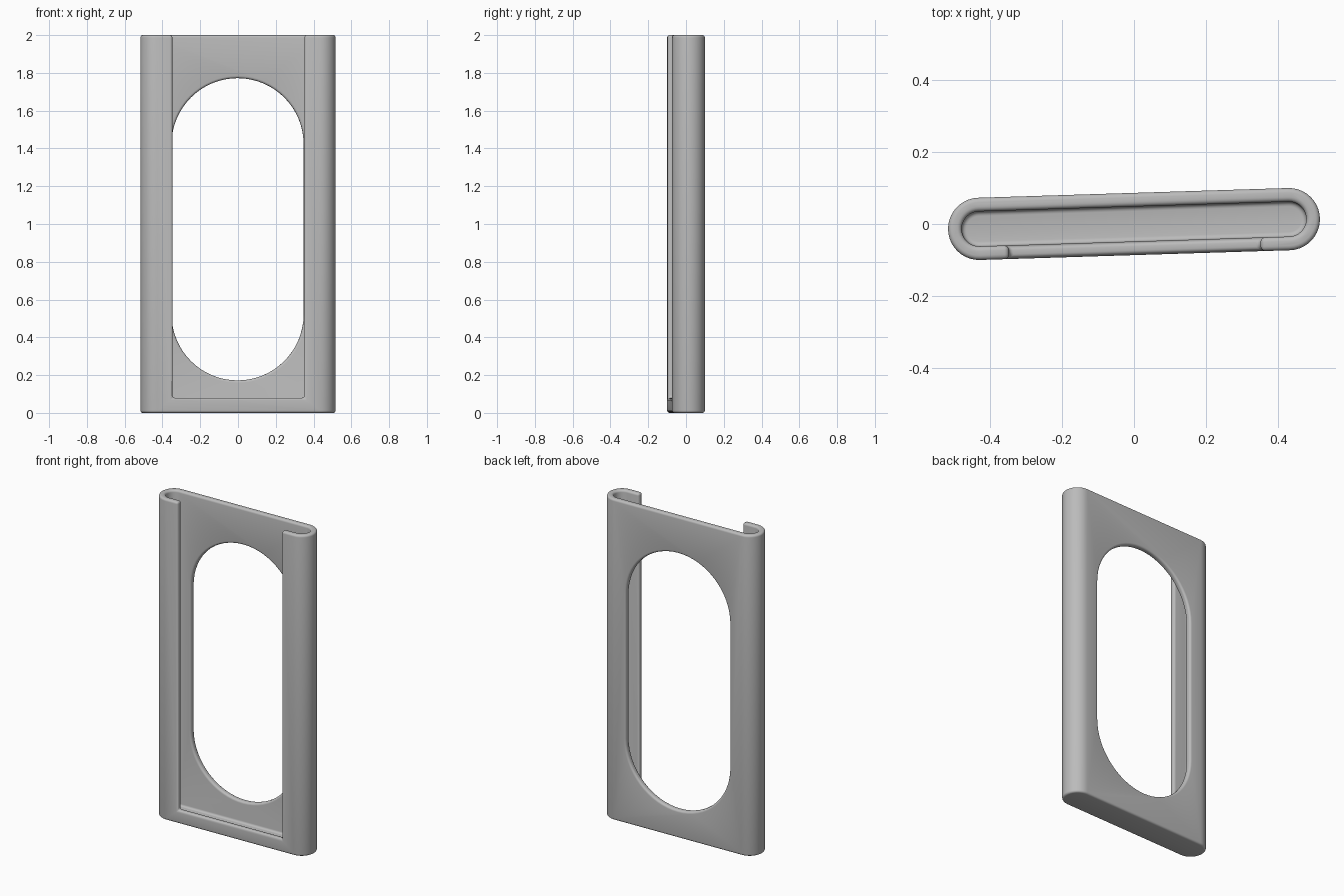
import bpy, bmesh, math
from mathutils import Matrix

if "Cube" in bpy.data.objects:
    bpy.data.objects.remove(bpy.data.objects["Cube"])

TILT = Matrix.Rotation(math.atan2(0.0135, 0.4305), 4, 'Z')
WALL = 0.038
END_R = 0.0865        # radius of the rounded sides
HALF = 0.4307         # half distance between the side centres

grey = bpy.data.materials.new("grey plastic")
grey.diffuse_color = (0.5, 0.5, 0.5, 1)
grey.use_nodes = True
grey.node_tree.nodes["Principled BSDF"].inputs["Base Color"].default_value = grey.diffuse_color


def stadium(half, r, n):
    """Closed outline: two half circles joined by straight runs."""
    pts = []
    for side, start in ((1, -math.pi / 2), (-1, math.pi / 2)):
        for i in range(n + 1):
            a = start + math.pi * i / n
            pts.append((side * half + r * math.cos(a), r * math.sin(a)))
    return pts


def prism(name, pts, lo, hi, upright=False):
    """Extrude an outline from lo to hi, along z or (upright) along y."""
    bm = bmesh.new()
    place = (lambda p, h: (p[0], h, p[1])) if upright else (lambda p, h: (p[0], p[1], h))
    low = [bm.verts.new(place(p, lo)) for p in pts]
    high = [bm.verts.new(place(p, hi)) for p in pts]
    bm.faces.new(low)
    bm.faces.new(high)
    for i in range(len(pts)):
        j = (i + 1) % len(pts)
        bm.faces.new((low[i], low[j], high[j], high[i]))
    bmesh.ops.recalc_face_normals(bm, faces=bm.faces)
    bm.transform(TILT)
    me = bpy.data.meshes.new(name)
    bm.to_mesh(me)
    bm.free()
    me.materials.append(grey)
    ob = bpy.data.objects.new(name, me)
    bpy.context.collection.objects.link(ob)
    return ob


# Outer body
sleeve = prism("sleeve", stadium(HALF, END_R, 20), 0, 2)

# Cavity, front opening and back window cutters
window = [(y, x + 0.972) for x, y in stadium(0.45, 0.35, 32)]
cutters = [
    prism("cavity_cutter", stadium(HALF, END_R - WALL, 20), 0.04, 2.1),
    prism("front_cutter", [(-0.35, -0.2), (0.35, -0.2), (0.35, 0), (-0.35, 0)], 0.08, 2.1),
    prism("window_cutter", window, 0, 0.2, upright=True),
]
for c in cutters:
    m = sleeve.modifiers.new(c.name, 'BOOLEAN')
    m.operation = 'DIFFERENCE'
    m.solver = 'EXACT'
    m.object = c
    c.hide_render = True
    c.hide_set(True)

# Softened edges
bev = sleeve.modifiers.new("soft_edges", 'BEVEL')
bev.width = 0.013
bev.segments = 4
bev.limit_method = 'ANGLE'
bev.angle_limit = math.radians(40)
bev.use_clamp_overlap = False

bpy.context.view_layer.objects.active = sleeve
sleeve.select_set(True)
for m in list(sleeve.modifiers):
    bpy.ops.object.modifier_apply(modifier=m.name)
for c in cutters:
    bpy.data.objects.remove(c)
bpy.ops.object.shade_smooth_by_angle(angle=math.radians(35))
